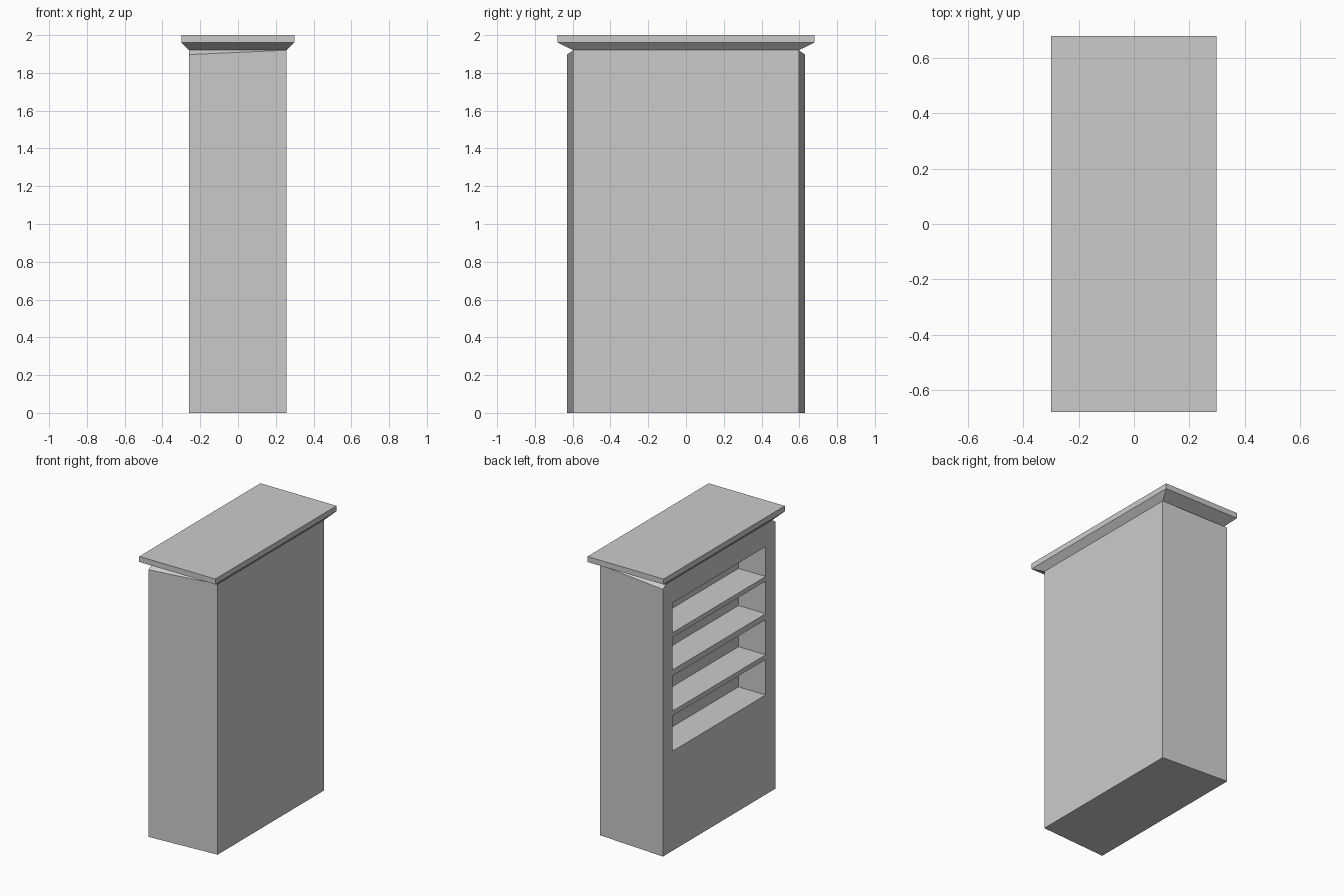
import bpy
import bmesh

if "Cube" in bpy.data.objects:
    bpy.data.objects.remove(bpy.data.objects["Cube"])

FX, BX = 0.258, -0.26      # plain long face and shelf-opening long face


def hull(name, points):
    """Closed flat-faced solid around a few corner points."""
    bm = bmesh.new()
    for p in points:
        bm.verts.new(p)
    bmesh.ops.convex_hull(bm, input=bm.verts[:])
    bmesh.ops.dissolve_limit(bm, angle_limit=0.002, verts=bm.verts[:], edges=bm.edges[:])
    bmesh.ops.recalc_face_normals(bm, faces=bm.faces[:])
    mesh = bpy.data.meshes.new(name)
    bm.to_mesh(mesh)
    bm.free()
    obj = bpy.data.objects.new(name, mesh)
    bpy.context.collection.objects.link(obj)
    return obj


def rect(x0, x1, y, z):
    return [(x, s * y, z) for x in (x0, x1) for s in (-1, 1)]


# cabinet body: sides splay out towards the shelf face, with sloped top corners
body = hull("cabinet_body",
            [(FX, s * 0.597, 0) for s in (-1, 1)]
            + [(BX, s * 0.63, 0) for s in (-1, 1)]
            + [(BX, s * 0.63, 1.897) for s in (-1, 1)]
            + rect(BX, FX, 0.597, 1.92))

# four shelf recesses cut into the -x face
for i, (z0, z1) in enumerate([(1.548, 1.76), (1.284, 1.515), (0.992, 1.241), (0.707, 0.958)]):
    cutter = hull(f"shelf_cutter_{i + 1}",
                  rect(BX - 0.1, BX + 0.214, 0.523, z0) + rect(BX - 0.1, BX + 0.214, 0.523, z1))
    cutter.hide_render = True
    mod = body.modifiers.new("shelf_recess", 'BOOLEAN')
    mod.operation = 'DIFFERENCE'
    mod.solver = 'EXACT'
    mod.object = cutter
    bpy.context.view_layer.objects.active = body
    bpy.ops.object.modifier_apply(modifier=mod.name)
    bpy.data.objects.remove(cutter)

# flared cornice and flat top board
hull("top_cornice", rect(BX, FX, 0.597, 1.92) + rect(-0.3, 0.298, 0.68, 1.961)
     + rect(-0.3, 0.298, 0.68, 2.0))
